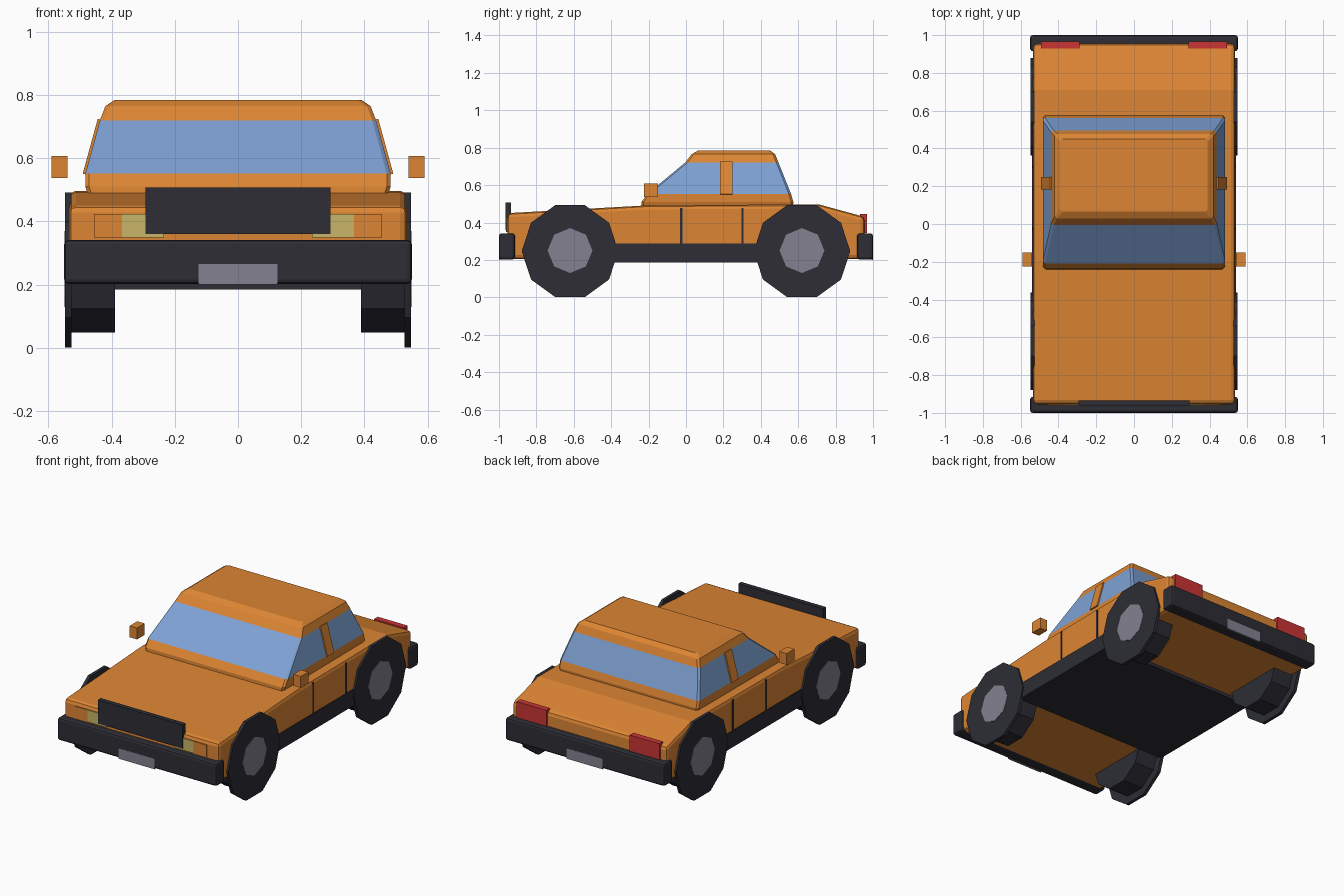
import bpy, bmesh, math
from mathutils import Matrix, Vector

cube = bpy.data.objects.get("Cube")
if cube:
    bpy.data.objects.remove(cube, do_unlink=True)


def material(name, rgb):
    m = bpy.data.materials.new(name)
    m.use_nodes = True
    m.diffuse_color = (*rgb, 1)
    m.node_tree.nodes["Principled BSDF"].inputs["Base Color"].default_value = (*rgb, 1)
    return m


ORANGE = material("orange paint", (0.72, 0.235, 0.033))
DARK = material("dark rubber", (0.026, 0.026, 0.036))
GLASS = material("blue glass", (0.21, 0.36, 0.66))
GREY = material("grey metal", (0.23, 0.22, 0.28))
YELLOW = material("lamp yellow", (0.58, 0.47, 0.14))
RED = material("lamp red", (0.6, 0.035, 0.035))


def finish(name, bm, mats, bevel=0, segments=2):
    bmesh.ops.recalc_face_normals(bm, faces=bm.faces)
    mesh = bpy.data.meshes.new(name)
    bm.to_mesh(mesh)
    bm.free()
    for m in mats:
        mesh.materials.append(m)
    ob = bpy.data.objects.new(name, mesh)
    bpy.context.collection.objects.link(ob)
    if bevel:
        mod = ob.modifiers.new("Bevel", "BEVEL")
        mod.width, mod.segments = bevel, segments
        mod.limit_method = "ANGLE"
        mod.angle_limit = math.radians(40)
    return ob


def box(name, x, y, z, mat, bevel=0):
    """Box given as (min, max) on each axis."""
    bm = bmesh.new()
    spans = (x, y, z)
    centre = Vector([(a + b) / 2 for a, b in spans])
    size = Matrix.Diagonal([b - a for a, b in spans] + [1])
    bmesh.ops.create_cube(bm, size=1, matrix=Matrix.Translation(centre) @ size)
    return finish(name, bm, [mat], bevel)


def pair(name, x, y, z, mat):
    box("left_" + name, x, y, z, mat)
    box("right_" + name, (-x[1], -x[0]), y, z, mat)


def disc(name, x, y, z, radius, depth, sides, mat):
    """Low-poly cylinder along x, with a corner pointing along y."""
    bm = bmesh.new()
    bmesh.ops.create_cone(bm, cap_ends=True, segments=sides, radius1=radius,
                          radius2=radius, depth=depth)
    ring = sorted(bm.verts, key=lambda v: v.co.x)
    start = math.atan2(ring[-1].co.y, ring[-1].co.x)
    turn = Matrix.Rotation(math.pi / 2, 4, "Y") @ Matrix.Rotation(math.pi / 2 - start, 4, "Z")
    bmesh.ops.transform(bm, matrix=Matrix.Translation((x, y, z)) @ turn, verts=bm.verts)
    return finish(name, bm, [mat])


# Main body: side profile extruded across the width
profile = [(-0.955, 0.205), (-0.955, 0.45), (-0.2, 0.492), (0.71, 0.497),
           (0.955, 0.43), (0.955, 0.205)]
bm = bmesh.new()
face = bm.faces.new([bm.verts.new((-0.535, y, z)) for y, z in profile])
ext = bmesh.ops.extrude_face_region(bm, geom=[face])
bmesh.ops.translate(bm, vec=(1.07, 0, 0),
                    verts=[g for g in ext["geom"] if isinstance(g, bmesh.types.BMVert)])
finish("body", bm, [ORANGE], 0.022)

# Cabin: stacked chamfered rings (height, front, back, half width)
rings = [(0.485, -0.24, 0.572, 0.475), (0.51, -0.238, 0.574, 0.483),
         (0.552, -0.208, 0.562, 0.483), (0.72, -0.005, 0.495, 0.437),
         (0.765, 0.03, 0.477, 0.42), (0.785, 0.065, 0.45, 0.39)]
bm = bmesh.new()
loops = []
for z, y0, y1, h in rings:
    c = 0.012
    pts = [(-h + c, y0), (h - c, y0), (h, y0 + c), (h, y1 - c),
           (h - c, y1), (c - h, y1), (-h, y1 - c), (-h, y0 + c)]
    loops.append([bm.verts.new((x, y, z)) for x, y in pts])
for level, (low, high) in enumerate(zip(loops, loops[1:])):
    for i in range(8):
        j = (i + 1) % 8
        f = bm.faces.new((low[i], low[j], high[j], high[i]))
        f.material_index = 1 if level == 2 else 0
bm.faces.new(loops[0])
bm.faces.new(loops[-1])
finish("cabin", bm, [ORANGE, GLASS])

# Window pillars, leaning with the side glass
for side, label in ((1, "left"), (-1, "right")):
    pillar = box(label + "_pillar", (-0.008, 0.008), (0.182, 0.248), (-0.09, 0.09), ORANGE)
    pillar.data.transform(Matrix.Translation((side * 0.46, 0, 0.636))
                          @ Matrix.Rotation(-side * math.atan2(0.046, 0.168), 4, "Y"))

# Sills, door gaps and mirrors
box("sill_and_floor", (-0.54, 0.54), (-0.4, 0.4), (0.185, 0.287), DARK)
for label, y in (("front", -0.025), ("rear", 0.302)):
    pair(label + "_door_gap", (0.53, 0.538), (y - 0.006, y + 0.006), (0.285, 0.478), DARK)
pair("mirror", (0.54, 0.591), (-0.225, -0.15), (0.537, 0.608), ORANGE)

# Bumpers and number plates
for label, s in (("front", -1), ("rear", 1)):
    box(label + "_bumper", (-0.55, 0.55), sorted((s * 0.915, s)), (0.202, 0.342), DARK, 0.014)
    box(label + "_plate", (-0.125, 0.125), sorted((s * 0.993, s * 1.0005)), (0.2, 0.265), GREY)

# Grille and lamps
box("grille", (-0.293, 0.293), (-0.964, -0.935), (0.36, 0.508), DARK)
pair("headlight", (0.235, 0.367), (-0.962, -0.94), (0.35, 0.424), YELLOW)
pair("indicator", (0.367, 0.455), (-0.961, -0.94), (0.35, 0.424), ORANGE)
pair("tail_light", (0.288, 0.493), (0.93, 0.967), (0.345, 0.445), RED)

# Wheels: tyre, wide outer disc and hub
for side, label in ((1, "left"), (-1, "right")):
    for end, y in (("front", -0.62), ("rear", 0.62)):
        name = f"{end}_{label}_"
        disc(name + "tyre", side * 0.462, y, 0.247, 0.208, 0.146, 10, DARK)
        disc(name + "outer_disc", side * 0.537, y, 0.247, 0.258, 0.02, 10, DARK)
        disc(name + "hub", side * 0.546, y, 0.25, 0.12, 0.006, 8, GREY)
